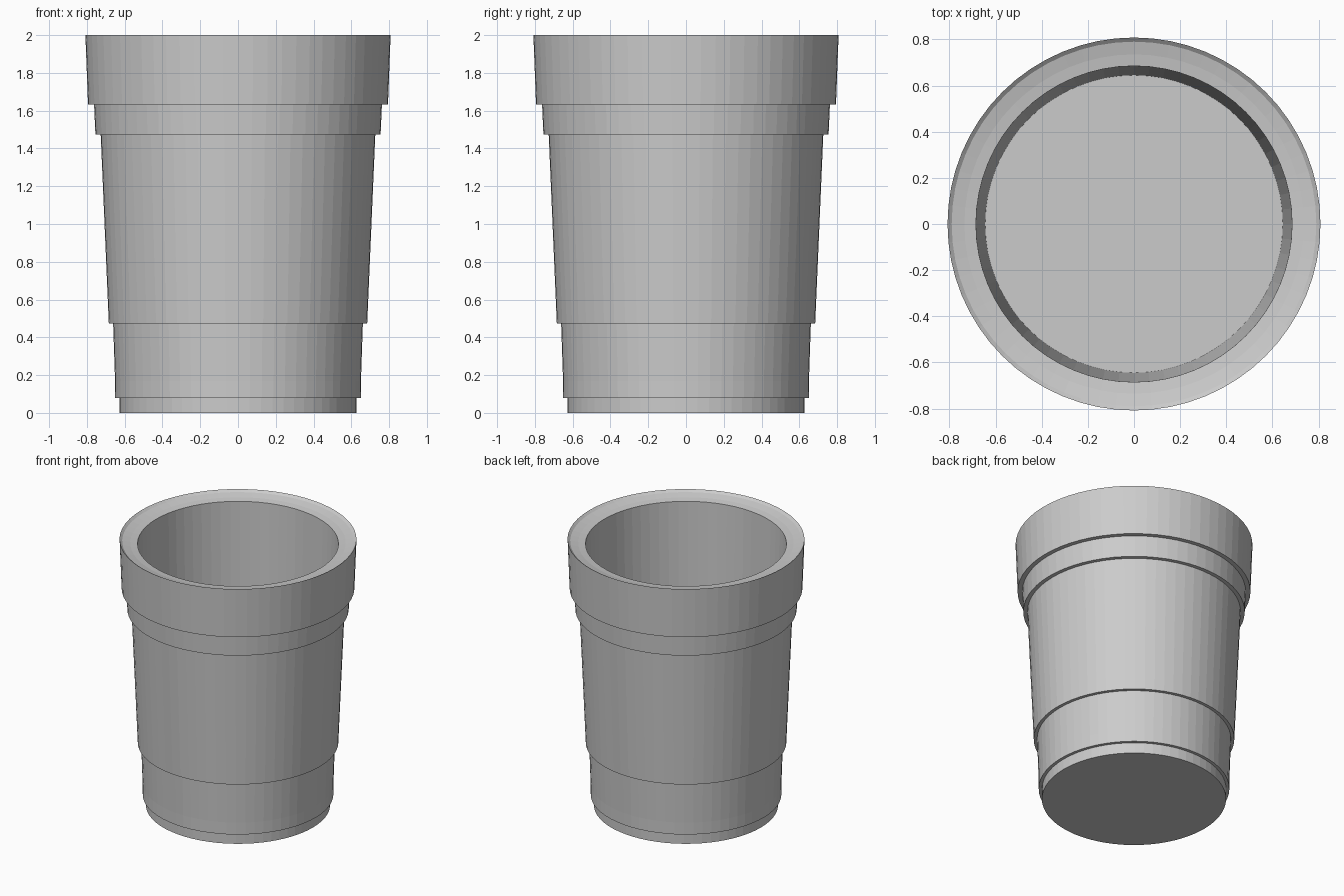
import bpy
import bmesh
from math import cos, sin, tau

SEGMENTS = 64

cube = bpy.data.objects.get("Cube")
if cube:
    bpy.data.objects.remove(cube, do_unlink=True)


def lathe(name, profile):
    """Revolve (radius, height) points around z and cap both ends."""
    bm = bmesh.new()
    rings = []
    for r, z in profile:
        rings.append([bm.verts.new((r * cos(tau * i / SEGMENTS),
                                    r * sin(tau * i / SEGMENTS), z))
                      for i in range(SEGMENTS)])
    for low, high in zip(rings, rings[1:]):
        for i in range(SEGMENTS):
            j = (i + 1) % SEGMENTS
            bm.faces.new((low[i], low[j], high[j], high[i]))
    bm.faces.new(rings[0][::-1])
    bm.faces.new(rings[-1])
    bmesh.ops.recalc_face_normals(bm, faces=bm.faces)
    mesh = bpy.data.meshes.new(name)
    bm.to_mesh(mesh)
    bm.free()
    obj = bpy.data.objects.new(name, mesh)
    bpy.context.collection.objects.link(obj)
    return obj


# Outer wall from the foot up through the stepped bands
foot = [(0.628, 0), (0.628, 0.08)]
lower_band = [(0.65, 0.08), (0.651, 0.17), (0.661, 0.472)]
body = [(0.684, 0.472), (0.727, 1.475)]
collar = [(0.755, 1.475), (0.762, 1.632)]
rim_band = [(0.794, 1.632), (0.808, 2)]

# Dished lip, then the inner wall down to the floor
lip = [(0.79, 1.985), (0.735, 1.972), (0.685, 1.965)]
inside = [(0.645, 0.1)]

lathe("cup", foot + lower_band + body + collar + rim_band + lip + inside)
